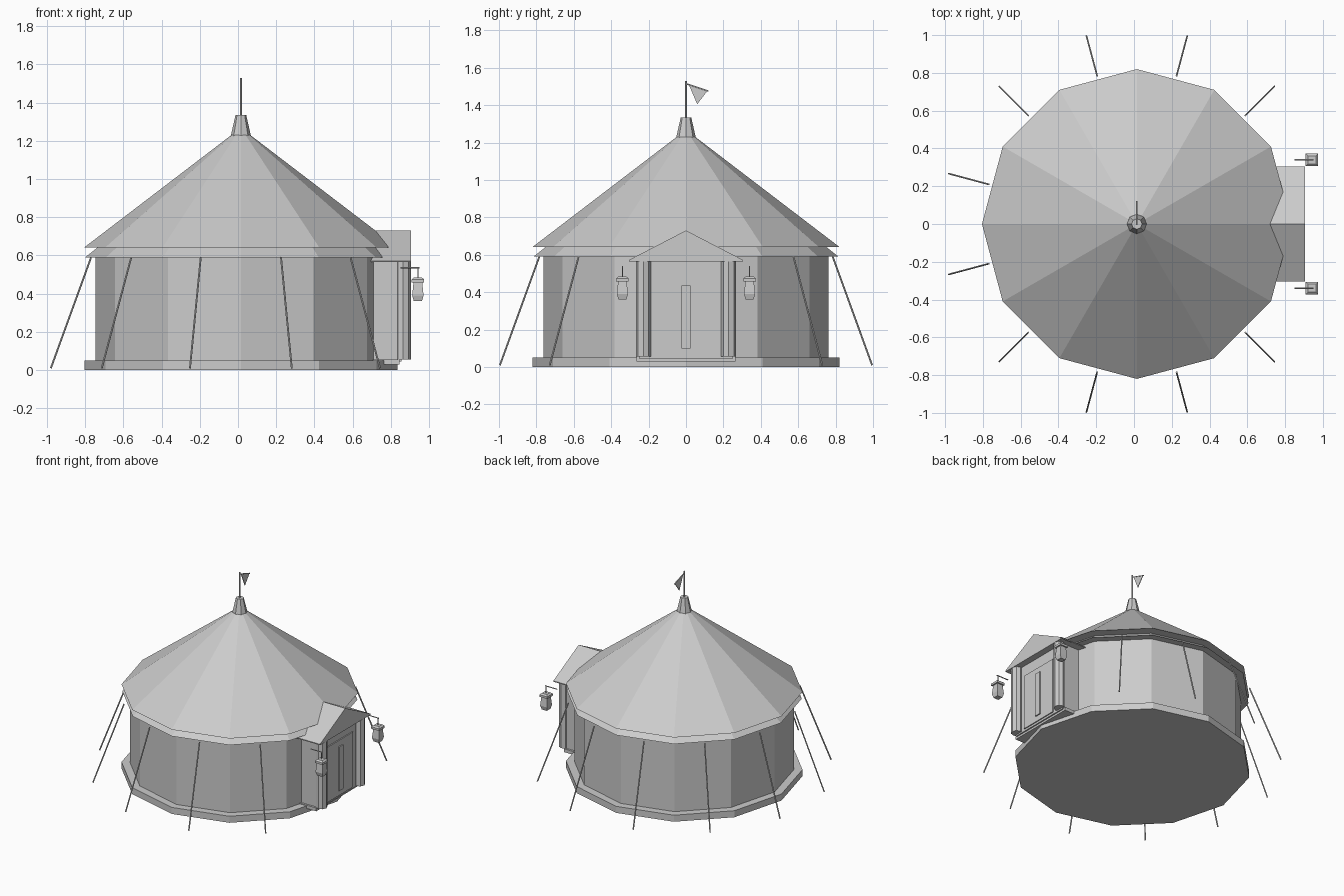
import bpy, bmesh, math
from mathutils import Vector

cube = bpy.data.objects.get("Cube")
if cube:
    bpy.data.objects.remove(cube, do_unlink=True)

grey = bpy.data.materials.new("plain grey")
grey.use_nodes = True
grey.diffuse_color = (0.6, 0.6, 0.6, 1)
grey.node_tree.nodes["Principled BSDF"].inputs["Base Color"].default_value = (0.6, 0.6, 0.6, 1)

CX = 0.015      # tent axis
SIDES = 12


def finish(name, bm):
    bmesh.ops.recalc_face_normals(bm, faces=bm.faces)
    mesh = bpy.data.meshes.new(name)
    bm.to_mesh(mesh)
    bm.free()
    mesh.materials.append(grey)
    obj = bpy.data.objects.new(name, mesh)
    bpy.context.scene.collection.objects.link(obj)
    return obj


def stack(name, x, y, profile, sides, turn=0.0):
    """Closed faceted solid from (radius, height) rings."""
    bm = bmesh.new()
    rings = []
    for r, z in profile:
        angles = [turn + math.tau * i / sides for i in range(sides)]
        rings.append([bm.verts.new((x + r * math.cos(a), y + r * math.sin(a), z)) for a in angles])
    for low, high in zip(rings, rings[1:]):
        for i in range(sides):
            j = (i + 1) % sides
            bm.faces.new((low[i], low[j], high[j], high[i]))
    bm.faces.new(rings[0])
    bm.faces.new(rings[-1])
    return finish(name, bm)


def prism(name, outline, x0, x1):
    """Extrude a (y, z) outline along x."""
    bm = bmesh.new()
    face = bm.faces.new([bm.verts.new((x0, y, z)) for y, z in outline])
    out = bmesh.ops.extrude_face_region(bm, geom=[face])
    moved = [g for g in out["geom"] if isinstance(g, bmesh.types.BMVert)]
    bmesh.ops.translate(bm, verts=moved, vec=(x1 - x0, 0, 0))
    return finish(name, bm)


def box(name, x0, x1, half, z0, z1):
    return prism(name, [(-half, z0), (half, z0), (half, z1), (-half, z1)], x0, x1)


def rod(name, start, end, radius, sides=6):
    a, b = Vector(start), Vector(end)
    bm = bmesh.new()
    bmesh.ops.create_cone(bm, cap_ends=True, segments=sides, radius1=radius,
                          radius2=radius, depth=(b - a).length)
    turn = (b - a).to_track_quat('Z', 'Y').to_matrix().to_4x4()
    bm.transform(turn)
    bmesh.ops.translate(bm, verts=bm.verts, vec=(a + b) / 2)
    return finish(name, bm)


# Tent body
stack("floor_platform", CX, 0, [(0.82, 0), (0.82, 0.05)], SIDES)
stack("round_wall", CX, 0, [(0.762, 0.05), (0.762, 0.62)], SIDES)
stack("valance", CX, 0, [(0.815, 0.59), (0.74, 0.65)], SIDES)
stack("tent_roof", CX, 0, [(0.82, 0.642), (0.05, 1.23)], SIDES)

# Roof crown, pole and pennant
stack("roof_crown", CX, 0, [(0.053, 1.225), (0.028, 1.335)], 8)
rod("flag_pole", (CX, 0, 1.33), (CX, 0, 1.53), 0.006)
rod("pennant_spar", (CX, 0, 1.515), (CX, 0.12, 1.475), 0.004)
prism("pennant", [(0.015, 1.51), (0.115, 1.477), (0.06, 1.405)], CX - 0.002, CX + 0.002)

# Guy ropes, skipping the porch side
for k in range(10):
    a = math.radians(45 + 30 * k)
    c, s = math.cos(a), math.sin(a)
    rod(f"guy_rope_{k + 1}", (CX + 1.03 * c, 1.03 * s, 0.01),
        (CX + 0.812 * c, 0.812 * s, 0.59), 0.005)

# Porch with gable roof and door
box("porch_step", 0.6, 0.845, 0.265, 0.03, 0.055)
box("porch_room", 0.6, 0.855, 0.25, 0.045, 0.575)
prism("porch_roof", [(-0.305, 0.565), (0.305, 0.565), (0.305, 0.572), (0, 0.73), (-0.305, 0.572)],
      0.5, 0.905)
box("door", 0.85, 0.863, 0.155, 0.06, 0.48)
box("door_strip", 0.86, 0.872, 0.025, 0.10, 0.435)

# Porch posts and hanging lanterns
for side, sign in (("left", 1), ("right", -1)):
    stack(f"porch_post_{side}", 0.865, sign * 0.228, [(0.04, 0.055), (0.04, 0.568)], 8)
    y, x = sign * 0.34, 0.942
    rod(f"lantern_arm_{side}", (0.85, y, 0.536), (0.95, y, 0.536), 0.004)
    rod(f"lantern_hook_{side}", (x, y, 0.47), (x, y, 0.536), 0.003)
    stack(f"lantern_cap_{side}", x, y, [(0.047, 0.458), (0.047, 0.474), (0.03, 0.484)], 4, math.pi / 4)
    stack(f"lantern_body_{side}", x, y,
          [(0.03, 0.36), (0.042, 0.39), (0.032, 0.46)], 4, math.pi / 4)
